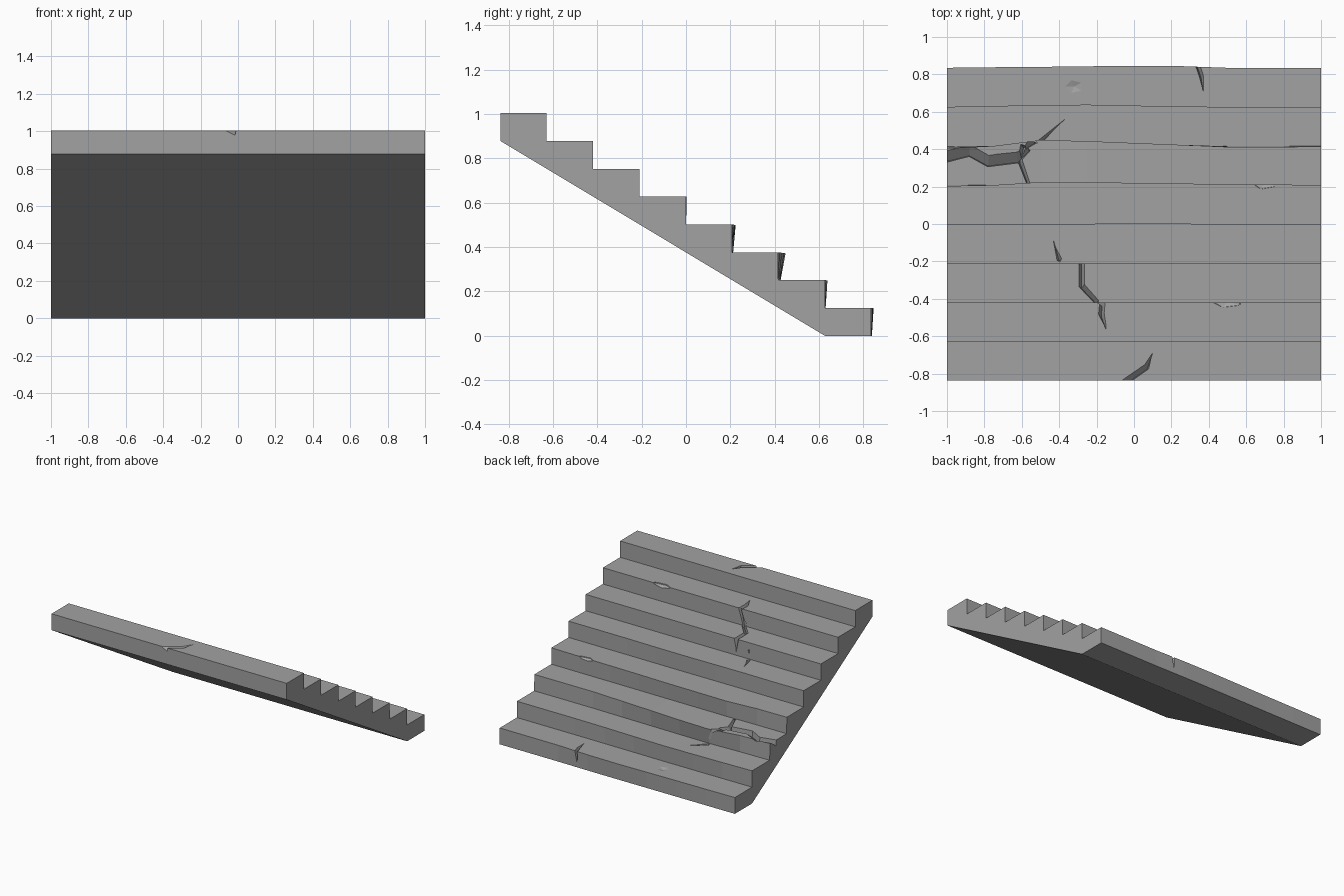
import bpy, bmesh
from mathutils import Vector

cube = bpy.data.objects.get("Cube")
if cube:
    bpy.data.objects.remove(cube, do_unlink=True)

STEPS, RUN, RISE, FRONT = 8, 0.209, 0.1255, -0.837

stone = bpy.data.materials.new("grey stone")
stone.use_nodes = True
grey = (0.36, 0.36, 0.36, 1)
stone.diffuse_color = grey
stone.node_tree.nodes["Principled BSDF"].inputs["Base Color"].default_value = grey


def make_object(name, bm):
    bmesh.ops.recalc_face_normals(bm, faces=bm.faces)
    mesh = bpy.data.meshes.new(name)
    bm.to_mesh(mesh)
    bm.free()
    obj = bpy.data.objects.new(name, mesh)
    bpy.context.collection.objects.link(obj)
    mesh.materials.append(stone)
    return obj


def loft(name, rings):
    """Skin equal closed sections and cap both ends."""
    bm = bmesh.new()
    rows = [[bm.verts.new(p) for p in ring] for ring in rings]
    n = len(rows[0])
    for a, b in zip(rows, rows[1:]):
        for i in range(n):
            j = (i + 1) % n
            bm.faces.new((a[i], a[j], b[j], b[i]))
    bm.faces.new(rows[0])
    bm.faces.new(rows[-1])
    return make_object(name, bm)


# Wear of each step edge, in thousandths, at even stations from right to left
WEAR = {
    3: (0, 2, 0, 2, 4, 3, 0, 0, 0),
    4: (-5, 0, 16, 14, 12, 8, 5, 3, 0),
    5: (-12, 0, 32, 26, 16, 6, -5, -5, -3),
    6: (0, 5, 9, 12, 7, 2, 0, 0, 0),
    7: (0, 3, 5, 8, 11, 9, 0, 0, 0),
}


def section(k):
    x = -1 + k / 4
    ring = [(x, FRONT, RISE * (STEPS - 1))]
    for s in range(STEPS):
        z = RISE * (STEPS - s)
        back = FRONT + RUN * s
        worn = WEAR.get(s, [0] * 9)[k] / 1000
        before = WEAR.get(s - 1, [0] * 9)[k] / 1000
        ring.append((x, back + before * 0.3, z))
        ring.append((x, back + RUN + worn, z - abs(worn) * 0.15))
    y = FRONT + RUN * STEPS
    return ring + [(x, y + worn * 0.3, 0), (x, y - RUN, 0)]


stairs = loft("stone_stairs", [section(k) for k in range(9)])


def tread(y):
    s = min(max(int((y - FRONT) / RUN), 0), STEPS - 1)
    return RISE * (STEPS - s)


def carve(cutter):
    mod = stairs.modifiers.new("carve", 'BOOLEAN')
    mod.operation = 'DIFFERENCE'
    mod.solver = 'EXACT'
    mod.use_self = True
    mod.object = cutter
    bpy.context.view_layer.objects.active = stairs
    bpy.ops.object.modifier_apply(modifier=mod.name)
    bpy.data.objects.remove(cutter, do_unlink=True)


def crack(points, width, depth, ends=(0.2, 0.2)):
    """V-shaped groove along points (x, y) or (x, y, z)."""
    pts = [Vector((p[0], p[1], p[2] if len(p) > 2 else tread(p[1]))) for p in points]
    up = Vector((0, 0.4, 0.9)).normalized()
    rings = []
    for i, p in enumerate(pts):
        along = pts[min(i + 1, len(pts) - 1)] - pts[max(i - 1, 0)]
        side = along.cross(up).normalized()
        f = ends[0] if i == 0 else ends[1] if i == len(pts) - 1 else 1
        w, d = side * width * f, up * depth * f
        lift = up * 0.015
        rings.append([p - d, p + w + lift, p - w + lift])
    carve(loft("crack_cutter", rings))


# Wide fracture through the lower steps, with its branches
crack([(-1.02, .35), (-.88, .385), (-.78, .33), (-.62, .35), (-.56, .40)],
      .035, .05, (1, .5))
crack([(-.59, .42, .37), (-.61, .34), (-.565, .215)], .02, .035, (1, .7))
crack([(-.58, .41, .376), (-.53, .44, .36), (-.50, .44, .251), (-.37, .56)], .018, .02, (1, .1))

# Long crack running down the middle steps
crack([(-.15, -.56), (-.175, -.48), (-.17, -.425), (-.20, -.415, .76),
       (-.28, -.33), (-.28, -.215), (-.28, -.208, .66)], .022, .035)
crack([(-.43, -.09), (-.40, -.19), (-.385, -.21, .70)], .022, .022, (.1, .6))

# Cracks at the top and bottom edges
crack([(-.08, -.87, 1.004), (.07, -.765), (.10, -.69)], .022, .028, (1, .1))
crack([(.37, .71), (.36, .79), (.345, .835, .125), (.34, .838, .04)], .016, .035)


def chip(at, size):
    bm = bmesh.new()
    bmesh.ops.create_icosphere(bm, subdivisions=1, radius=1)
    for v in bm.verts:
        v.co = Vector(a * b for a, b in zip(v.co, size)) + Vector(at)
    carve(make_object("chip_cutter", bm))


# Chipped nosings and a shallow dent
chip((.70, .222, .51), (.08, .04, .03))
chip((.50, -.415, .885), (.09, .035, .03))
chip((-.32, .735, .14), (.08, .06, .024))

for face in stairs.data.polygons:
    face.use_smooth = False
